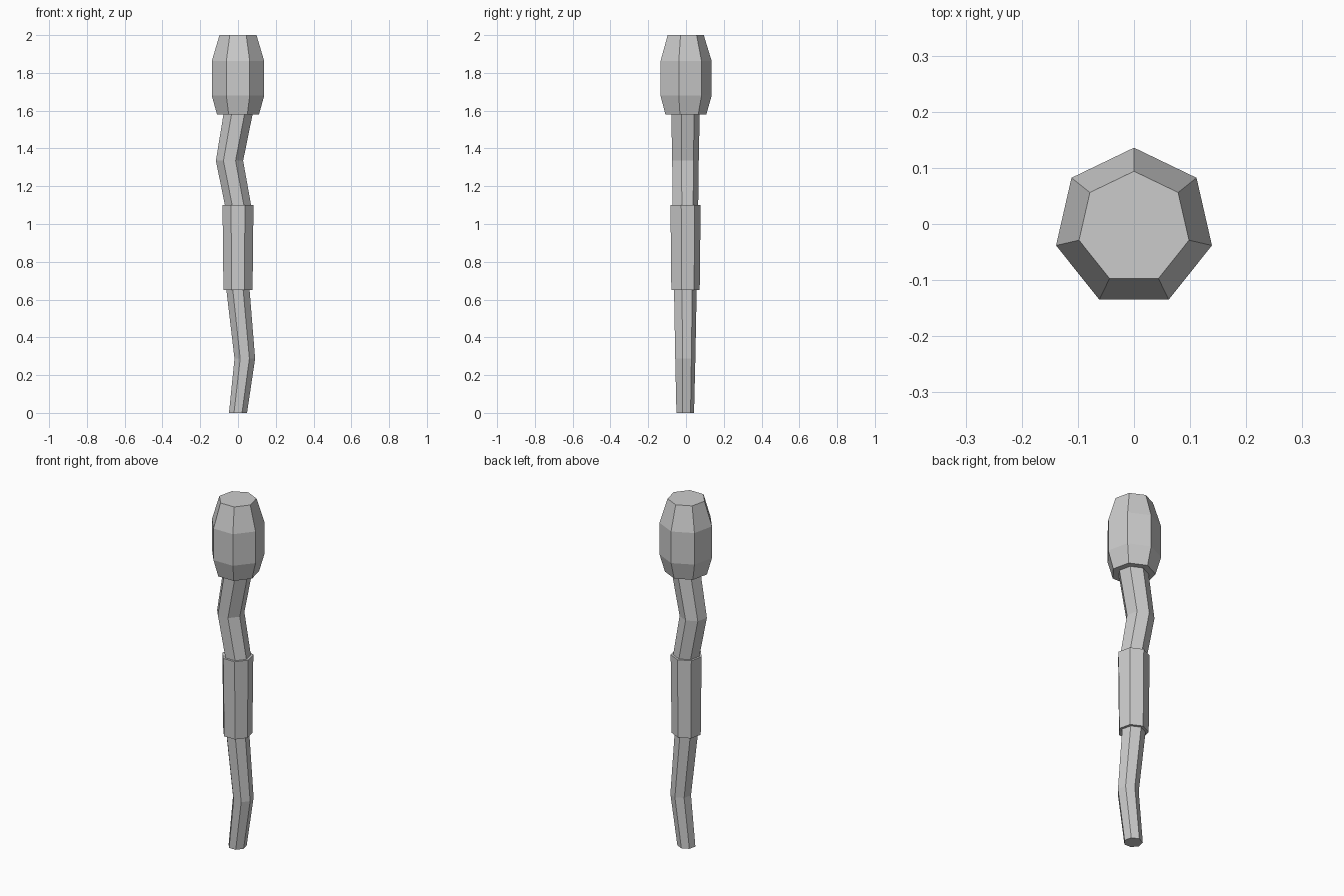
import bpy, bmesh
from math import sin, cos, tau

if "Cube" in bpy.data.objects:
    bpy.data.objects.remove(bpy.data.objects["Cube"])

SIDES = 7
CY = -0.0065  # centres the seven-sided section front to back


def loft(name, rings, cap_bottom=True, cap_top=True):
    """Seven-sided loft through rings given as (x centre, z, radius)."""
    bm = bmesh.new()
    loops = []
    for cx, z, r in rings:
        loops.append([bm.verts.new((cx - r * sin(tau * i / SIDES),
                                    CY + r * cos(tau * i / SIDES), z))
                      for i in range(SIDES)])
    for a, b in zip(loops, loops[1:]):
        for i in range(SIDES):
            j = (i + 1) % SIDES
            bm.faces.new((a[i], a[j], b[j], b[i]))
    if cap_bottom:
        bm.faces.new(loops[0][::-1])
    if cap_top:
        bm.faces.new(loops[-1])
    mesh = bpy.data.meshes.new(name)
    bm.to_mesh(mesh)
    bm.free()
    obj = bpy.data.objects.new(name, mesh)
    bpy.context.collection.objects.link(obj)
    return obj


# Bent lower shaft, its top closed off by the grip
loft("lower_shaft", [(0, 0, 0.049), (0.036, 0.287, 0.056), (0, 0.65, 0.063)],
     cap_top=False)

# Thicker straight grip
loft("grip", [(0, 0.65, 0.079), (0, 1.10, 0.084)])

# Bent upper shaft, both ends closed off by its neighbours
loft("upper_shaft", [(0, 1.10, 0.071), (-0.045, 1.335, 0.074), (0, 1.58, 0.079)],
     cap_bottom=False, cap_top=False)

# Barrel-shaped head
loft("head", [(0, 1.58, 0.114), (0, 1.68, 0.1425), (0, 1.862, 0.1425), (0, 2.0, 0.1005)])
